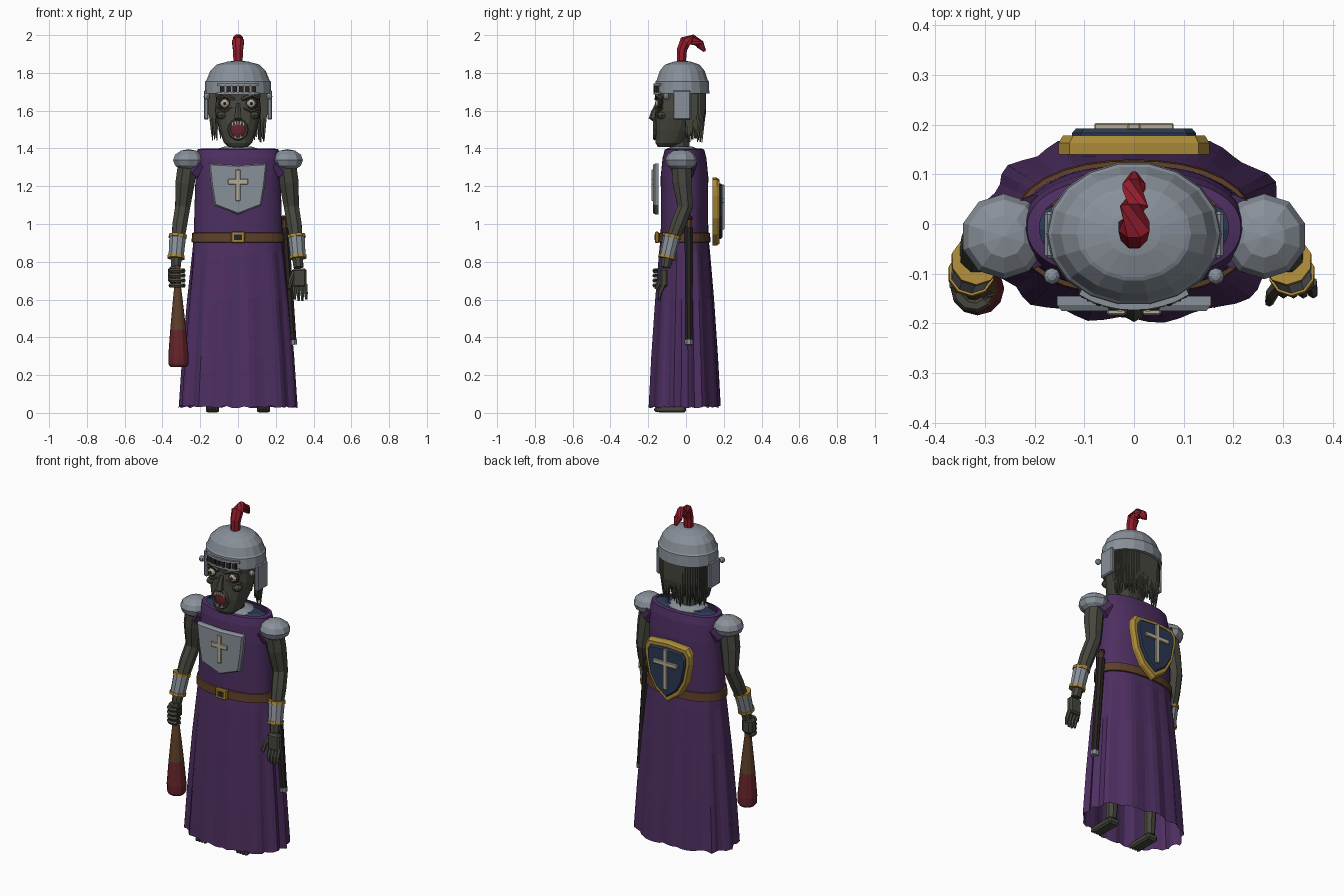
import bpy, bmesh, math, random
from mathutils import Vector

if "Cube" in bpy.data.objects:
    bpy.data.objects.remove(bpy.data.objects["Cube"], do_unlink=True)
random.seed(4)


def material(name, r, g, b):
    m = bpy.data.materials.new(name)
    m.diffuse_color = (r, g, b, 1)
    m.use_nodes = True
    m.node_tree.nodes["Principled BSDF"].inputs["Base Color"].default_value = (r, g, b, 1)
    return m


PURPLE = material("purple cloth", .075, .028, .12)
STEEL = material("steel", .25, .28, .32)
FLESH = material("grey green flesh", .062, .062, .048)
GOLD = material("gold", .40, .25, .04)
LEATHER = material("brown leather", .11, .05, .022)
RED = material("bright red", .30, .012, .025)
BLOOD = material("dark red", .13, .018, .024)
NAVY = material("navy", .024, .04, .085)
BONE = material("pale bone", .46, .41, .31)
DARK = material("near black", .022, .017, .015)


def finish(bm, name, mats):
    bmesh.ops.recalc_face_normals(bm, faces=bm.faces)
    me = bpy.data.meshes.new(name)
    bm.to_mesh(me)
    bm.free()
    for m in mats if isinstance(mats, list) else [mats]:
        me.materials.append(m)
    ob = bpy.data.objects.new(name, me)
    bpy.context.collection.objects.link(ob)
    return ob


def loft(name, rings, mats, caps=(True, True), rule=None):
    """Skin a list of equally sized point rings."""
    bm = bmesh.new()
    rows = [[bm.verts.new(p) for p in ring] for ring in rings]
    n = len(rows[0])
    for k in range(len(rows) - 1):
        a, b = rows[k], rows[k + 1]
        for i in range(n):
            j = (i + 1) % n
            f = bm.faces.new((a[i], a[j], b[j], b[i]))
            f.material_index = rule(f.calc_center_median()) if rule else 0
    for row, on in ((rows[0], caps[0]), (rows[-1], caps[1])):
        if on:
            f = bm.faces.new(row)
            f.material_index = rule(f.calc_center_median()) if rule else 0
    return finish(bm, name, mats)


def oval(cx, cy, z, rx, ry, n=16, power=2.0, fold=0.0, count=13):
    pts = []
    for i in range(n):
        a = math.tau * i / n
        c, s = math.cos(a), math.sin(a)
        k = (abs(c) ** power + abs(s) ** power) ** (-1 / power)
        k *= 1 + fold * math.sin(count * a + math.sin(3 * a))
        pts.append((cx + rx * k * c, cy + ry * k * s, z))
    return pts


def tube(name, path, radii, mat, n=8, squash=1.0):
    """Round limb along a path; squash flattens it sideways."""
    pts = [Vector(p) for p in path]
    rings = []
    for i, p in enumerate(pts):
        d = (pts[min(i + 1, len(pts) - 1)] - pts[max(i - 1, 0)]).normalized()
        u = d.cross(Vector((0, 1, 0)) if abs(d.y) < .8 else Vector((1, 0, 0))).normalized()
        v = d.cross(u)
        rings.append([p + radii[i] * (u * squash * math.cos(math.tau * (k + .5) / n)
                                      + v * math.sin(math.tau * (k + .5) / n)) for k in range(n)])
    return loft(name, rings, mat)


def ball(name, loc, size, mat, u=10, v=6):
    bm = bmesh.new()
    bmesh.ops.create_uvsphere(bm, u_segments=u, v_segments=v, radius=1)
    for w in bm.verts:
        w.co = Vector(loc) + Vector([a * b for a, b in zip(w.co, size)])
    return finish(bm, name, mat)


def box(name, loc, size, mat, bevel=0.0):
    bm = bmesh.new()
    bmesh.ops.create_cube(bm, size=1)
    for w in bm.verts:
        w.co = Vector(loc) + Vector([a * b for a, b in zip(w.co, size)])
    if bevel:
        bmesh.ops.bevel(bm, geom=bm.edges[:], offset=bevel, segments=1, affect='EDGES')
    return finish(bm, name, mat)


def plate(name, half, zc, y0, y1, mat, scale=1.0, chamfer=.94):
    """Symmetric outline in x and z, thickened from y0 to y1 with a chamfered face."""
    outline = half + [(-x, z) for x, z in reversed(half) if x > 0]
    ring = lambda y, s: [(x * s, y, zc + (z - zc) * s) for x, z in outline]
    ym = y0 + (y1 - y0) * .6
    return loft(name, [ring(y0, scale), ring(ym, scale), ring(y1, scale * chamfer)], mat)


def cross(name, y, z, height, width, t, bar_z):
    box(name + "_upright", (0, y, z), (t, .014, height), BONE, .003)
    box(name + "_bar", (0, y, bar_z), (width, .014, t), BONE, .003)


# Robe: pleated skirt and tunic, open at the hem
profile = [(.03, .306, .186, .035), (.3, .288, .172, .035), (.6, .264, .153, .028), (.85, .24, .134, .014),
           (.93, .234, .126, .004), (1.1, .23, .125, 0), (1.25, .225, .126, 0),
           (1.35, .222, .116, 0), (1.395, .215, .104, 0), (1.4, .19, .088, 0)]
robe_rings = [oval(0, -.008, z, rx, ry, 64, 2.25, fold) for z, rx, ry, fold in profile]
robe_rings[0] = [(x, y, z + random.uniform(-.006, .01)) for x, y, z in robe_rings[0]]
loft("robe", robe_rings, PURPLE, (False, False))
loft("undershirt", [oval(0, -.01, 1.3, .19, .08), oval(0, -.01, 1.385, .22, .07),
                    oval(0, -.01, 1.4, .17, .05)], NAVY)
loft("gorget", [oval(0, -.02, z, r, r * .75) for z, r in ((1.36, .13), (1.395, .12), (1.41, .07))], STEEL)

# Belt and buckle
loft("belt", [oval(0, -.008, z, .243 + d, .135 + d, 32, 2.25) for z, d in
              ((.902, -.01), (.904, .003), (.953, 0), (.955, -.012))], LEATHER)
box("buckle", (0, -.153, .929), (.074, .022, .06), GOLD, .005)
box("buckle_hole", (0, -.164, .929), (.04, .006, .03), DARK)

# Breastplate and back shield
chest = [(0, 1.05), (.125, 1.098), (.142, 1.2), (.155, 1.32), (0, 1.312)]
plate("breastplate", chest, 1.2, -.145, -.175, STEEL)
cross("chest_cross", -.176, 1.205, .165, .108, .028, 1.224)
heater = [(0, .885), (.08, .945), (.128, 1.03), (.152, 1.15), (.152, 1.2), (.13, 1.235), (0, 1.245)]
plate("shield_rim", heater, 1.08, .14, .178, GOLD)
plate("shield_face", heater, 1.08, .17, .192, NAVY, .82)
cross("shield_cross", .196, 1.09, .24, .16, .026, 1.125)

# Head, neck and face
tube("neck", [(0, -.03, 1.34), (0, -.035, 1.46)], [.058, .055], FLESH)
face = [(1.408, .05, -.15, -.06), (1.43, .075, -.162, -.01), (1.5, .1, -.165, .03), (1.56, .116, -.16, .05),
        (1.6, .122, -.158, .06), (1.65, .117, -.15, .065), (1.73, .12, -.155, .07)]
loft("head", [oval(0, (f + b) / 2, z, rx, (b - f) / 2, 18, 2.5) for z, rx, f, b in face], FLESH)
tube("nose", [(0, -.15, 1.635), (0, -.17, 1.59), (0, -.176, 1.565), (0, -.16, 1.55)],
     [.012, .016, .022, .014], FLESH, 6)
ball("mouth", (0, -.156, 1.5), (.043, .016, .045), BLOOD, 12, 8)
lips = [(.047 * math.cos(a), -.165, 1.5 + .05 * math.sin(a)) for a in [math.tau * i / 14 for i in range(15)]]
tube("lips", lips, [.009] * 15, FLESH, 5)
for i in range(5):
    x = (i - 2) * .014
    box("upper_tooth", (x, -.172, 1.537 - abs(x) * .3), (.01, .008, .02), BONE)
    if i % 2:
        box("lower_tooth", (x, -.171, 1.463), (.009, .008, .014), BONE)
for s in (-1, 1):
    ball("eye_socket", (s * .07, -.137, 1.638), (.036, .018, .034), DARK, 12)
    ball("eyeball", (s * .07, -.144, 1.638), (.024, .019, .023), BONE)
    ball("pupil", (s * .07, -.161, 1.638), (.008, .004, .008), DARK, 8)
    tube("eyebrow", [(s * .02, -.157, 1.66), (s * .07, -.152, 1.682), (s * .108, -.125, 1.665)],
         [.01, .012, .008], FLESH, 5)
    tube("eye_bag", [(s * .03, -.156, 1.615), (s * .07, -.153, 1.598), (s * .11, -.125, 1.612)],
         [.006, .009, .006], FLESH, 5)
    ball("cheekbone", (s * .085, -.128, 1.575), (.03, .028, .02), FLESH, 8)

# Hair: hanging strands around the back
for layer, count in ((1.0, 30), (.88, 24)):
    for i in range(count):
        a = math.pi * (.02 + .96 * i / (count - 1))
        x, y = .143 * layer * math.cos(a), -.005 + .1 * layer * math.sin(a)
        low = random.uniform(1.43, 1.52)
        tube("hair_strand", [(x, y, 1.72), (x * 1.02, y, 1.58), (x * .98, y * .9, low)],
             [.017, .014, .003], FLESH, 4)

# Helmet with visor slots and cheek guards
dome = [(1.69, 1), (1.755, .98), (1.762, .94), (1.81, .83), (1.842, .65), (1.846, .6), (1.86, .3), (1.864, .1)]
loft("helmet", [oval(0, -.02, z, .177 * k, .146 * k, 18) for z, k in dome], STEEL)
for i in range(6):
    x = (i - 2.5) * .033
    y = -.02 - .146 * math.sqrt(1 - (x / .177) ** 2)
    box("visor_slot", (x, y, 1.713), (.024, .014, .036), DARK)
for z in (1.692, 1.737):
    arc = [(x, -.021 - .146 * math.sqrt(1 - (x / .177) ** 2), z) for x in [(i - 4) * .027 for i in range(9)]]
    tube("visor_rail", arc, [.009] * 9, STEEL, 4)
for s in (-1, 1):
    box("cheek_guard", (s * .168, -.022, 1.63), (.024, .095, .155), STEEL, .006)
    ball("helmet_stud", (s * .165, -.105, 1.675), (.017, .017, .017), STEEL, 8)

# Plume
tube("plume", [(0, -.025, 1.855), (0, -.022, 1.92), (0, -.005, 1.965), (0, .035, 1.976),
               (0, .075, 1.95), (0, .1, 1.915)], [.026, .029, .034, .03, .025, .008], RED, 8)

# Arms, shoulder guards and bracers
for s, side in ((1, "left"), (-1, "right")):
    o = 0 if s > 0 else .01
    X = lambda x: s * (x + o)
    ball(side + "_shoulder_guard", (s * .262, -.025, 1.338), (.086, .086, .058), STEEL, 10, 6)
    tube(side + "_sleeve_rim", [(s * .2, -.015, 1.32), (s * .245, -.015, 1.27)], [.075, .06], PURPLE, 10)
    tube(side + "_arm", [(X(.255), -.025, 1.33), (X(.27), -.02, 1.22), (X(.283), -.005, 1.09),
                         (X(.298), -.04, 1.0), (X(.312), -.085, .88), (X(.32), -.108, .77)],
         [.055, .055, .043, .042, .034, .028], FLESH)
    top, end = Vector((X(.309), -.075, .935)), Vector((X(.318), -.1, .825))
    tube(side + "_bracer", [top, end], [.046, .042], STEEL, 10)
    for p, r in ((top, .05), (end, .047)):
        d = (end - top).normalized() * .008
        tube(side + "_bracer_band", [p - d, p + d], [r, r], GOLD, 10)
    # Legs and feet under the hem
    tube(side + "_leg", [(s * .12, 0, .9), (s * .13, -.01, .45), (s * .135, -.03, .04)], [.06, .045, .03], FLESH)
    box(side + "_foot", (s * .135, -.075, .021), (.07, .15, .04), FLESH, .01)
    for i in range(4):
        ball(side + "_toe", (s * .135 + (i - 1.5) * .018, -.15, .017), (.01, .02, .014), FLESH, 6, 4)

# Open left hand
box("left_palm", (.325, -.117, .715), (.075, .04, .1), FLESH, .01)
for i in range(4):
    x = .297 + i * .02
    tube("left_finger", [(x, -.117, .68), (x + .003, -.138, .635), (x + .004, -.143, .59 + abs(i - 1.5) * .008)],
         [.012, .011, .007], FLESH, 6)
tube("left_thumb", [(.3, -.115, .75), (.278, -.14, .7), (.272, -.158, .655)], [.016, .013, .009], FLESH, 6)

# Right fist gripping a club
box("right_palm", (-.338, -.112, .73), (.066, .06, .09), FLESH, .014)
for i in range(4):
    z = .675 + i * .026
    curl = [(-.322 + .034 * math.cos(a), -.132 + .034 * math.sin(a), z)
            for a in [math.pi * (.75 + k / 5) for k in range(7)]]
    tube("right_finger", curl, [.013] * 7, FLESH, 6)
shaft = [(.78, .014), (.66, .019), (.55, .031), (.44, .042), (.3, .054), (.255, .052), (.242, .042)]
loft("club", [oval(-.32 + (.7 - z) * .012, -.13, z, r, r, 12) for z, r in shaft],
     [LEATHER, BLOOD], rule=lambda c: 1 if c.z < .44 else 0)

# Scabbard at the left hip
tube("scabbard", [(.247, .015, .98), (.29, .015, .38)], [.024, .021], DARK, 8)
tube("scabbard_tip", [(.289, .015, .385), (.292, .015, .36)], [.025, .022], STEEL, 8)
tube("sword_grip", [(.242, .015, 1.03), (.247, .015, .97)], [.016, .016], LEATHER, 8)
ball("sword_pommel", (.242, .015, 1.03), (.019, .019, .016), DARK, 8)
